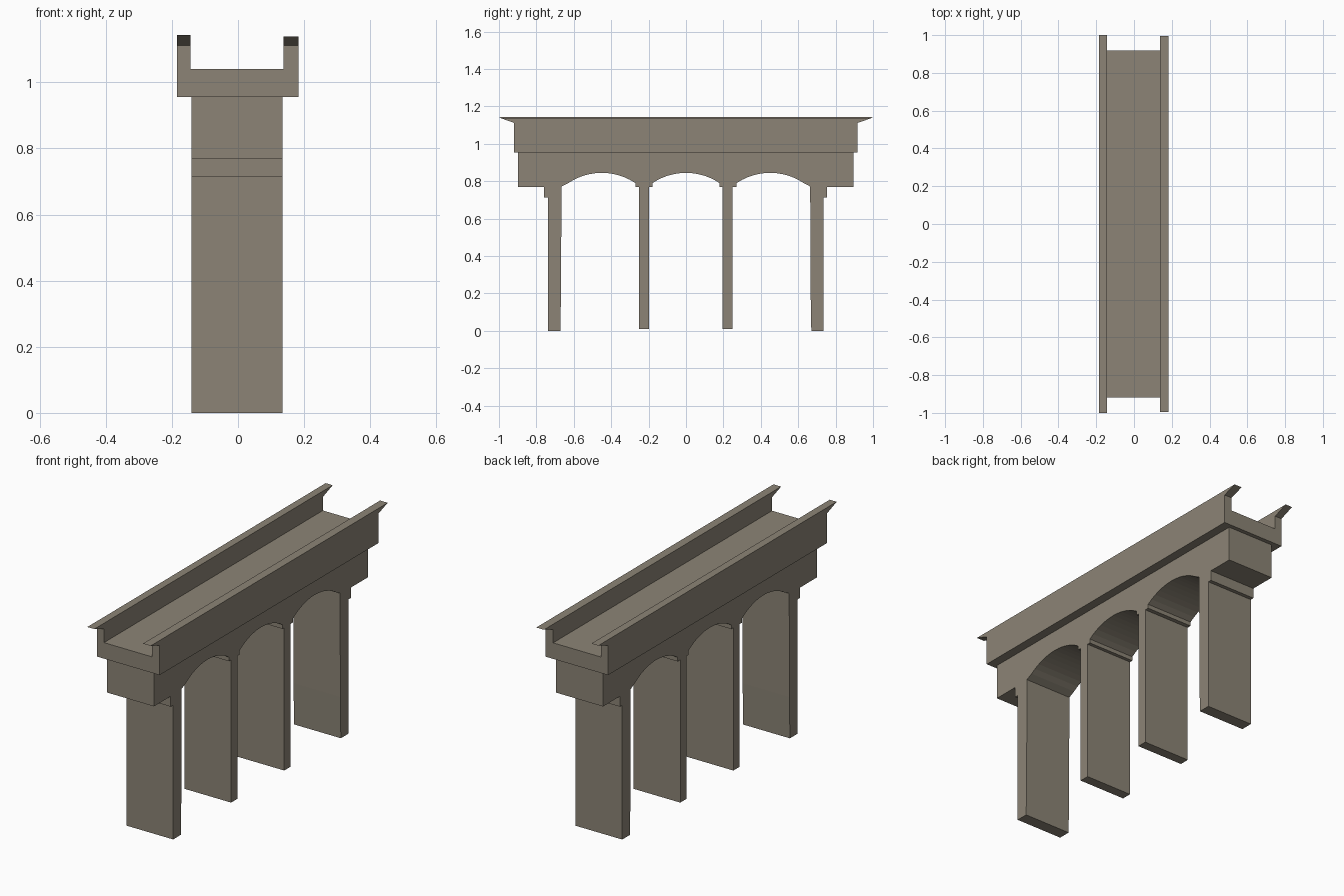
import bpy, bmesh, math

if "Cube" in bpy.data.objects:
    bpy.data.objects.remove(bpy.data.objects["Cube"])

stone = bpy.data.materials.new("weathered_stone")
stone.diffuse_color = (0.262, 0.231, 0.181, 1)
stone.use_nodes = True
stone.node_tree.nodes["Principled BSDF"].inputs["Base Color"].default_value = stone.diffuse_color


def prism(name, profile, x0, x1):
    """Extrude a side profile of (y, z) points from x0 to x1."""
    bm = bmesh.new()
    face = bm.faces.new([bm.verts.new((x0, y, z)) for y, z in profile])
    ext = bmesh.ops.extrude_face_region(bm, geom=[face])["geom"]
    verts = [g for g in ext if isinstance(g, bmesh.types.BMVert)]
    bmesh.ops.translate(bm, vec=(x1 - x0, 0, 0), verts=verts)
    bmesh.ops.recalc_face_normals(bm, faces=bm.faces)
    mesh = bpy.data.meshes.new(name)
    bm.to_mesh(mesh)
    bm.free()
    mesh.materials.append(stone)
    obj = bpy.data.objects.new(name, mesh)
    bpy.context.collection.objects.link(obj)
    return obj


def arch(cy, half=0.18, spring=0.79, apex=0.845, n=12):
    """Points of a segmental arch from -y to +y."""
    rise = apex - spring
    r = (half ** 2 + rise ** 2) / (2 * rise)
    a = math.asin(half / r)
    return [(cy + r * math.sin(-a + 2 * a * i / n),
             apex - r + r * math.cos(-a + 2 * a * i / n)) for i in range(n + 1)]


X0, X1 = -0.14, 0.135

# Arcade: one continuous silhouette of spandrels, arches, capitals and piers
outline = [(-0.898, 0.955), (-0.898, 0.768), (-0.758, 0.768), (-0.758, 0.713),
           (-0.737, 0.713), (-0.737, 0), (-0.672, 0), (-0.668, 0.22), (-0.666, 0.772)]
outline += arch(-0.45)
outline += [(-0.27, 0.768), (-0.251, 0.768), (-0.251, 0.01),
            (-0.198, 0.01), (-0.198, 0.768), (-0.18, 0.768)]
outline += arch(0)
outline += [(0.18, 0.768), (0.195, 0.768), (0.195, 0.01),
            (0.248, 0.01), (0.248, 0.768), (0.27, 0.768)]
outline += arch(0.45)
outline += [(0.664, 0.772), (0.666, 0.22), (0.67, 0), (0.735, 0), (0.735, 0.713),
            (0.755, 0.713), (0.755, 0.768), (0.896, 0.768), (0.896, 0.955)]
prism("arcade", outline, X0, X1)

# Deck slab between the parapets
prism("deck", [(-0.919, 0.955), (0.918, 0.955), (0.918, 1.04), (-0.919, 1.04)],
      -0.144, 0.138)

# Parapets with tops flaring out past each end
for name, x0, x1, top, tip in (("left_parapet", -0.185, -0.144, 1.143, 1.0),
                               ("right_parapet", 0.138, 0.183, 1.139, 0.995)):
    prism(name, [(-0.919, 0.955), (0.918, 0.955), (0.918, 1.112), (tip, top),
                 (-tip, top), (-0.919, 1.112)], x0, x1)
